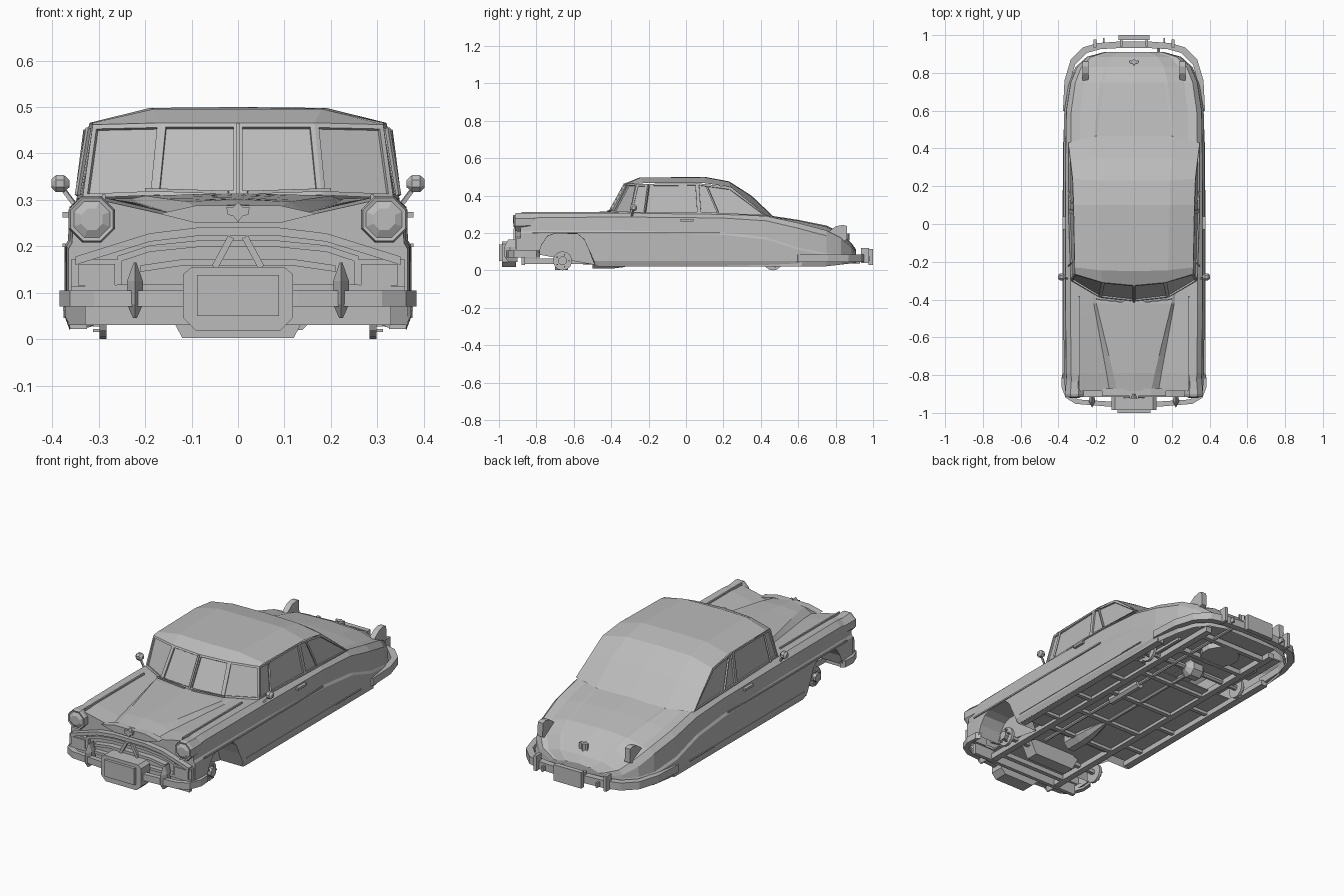
import bpy, bmesh, math
from mathutils import Vector

if "Cube" in bpy.data.objects:
    bpy.data.objects.remove(bpy.data.objects["Cube"])

grey = bpy.data.materials.new("light_grey")
grey.diffuse_color = (0.5, 0.5, 0.5, 1)
grey.use_nodes = True
grey.node_tree.nodes["Principled BSDF"].inputs["Base Color"].default_value = grey.diffuse_color


def mesh(name, verts, faces, mirror=False, inset=None):
    bm = bmesh.new()
    vs = [bm.verts.new(v) for v in verts]
    for f in faces:
        bm.faces.new([vs[i] for i in f])
    bmesh.ops.remove_doubles(bm, verts=bm.verts, dist=0.0004)
    bmesh.ops.recalc_face_normals(bm, faces=bm.faces)
    if inset:
        bm.normal_update()
        glass = [f for f in bm.faces if inset(f)]
        bmesh.ops.inset_individual(bm, faces=glass, thickness=0.014, depth=0)
        bmesh.ops.inset_individual(bm, faces=glass, thickness=0.001, depth=-0.008)
    me = bpy.data.meshes.new(name)
    bm.to_mesh(me)
    bm.free()
    me.materials.append(grey)
    ob = bpy.data.objects.new(name, me)
    bpy.context.collection.objects.link(ob)
    if mirror:
        ob.modifiers.new("mirror", 'MIRROR').use_clip = False
    return ob


def loft(name, rings, closed=True, caps=True, mirror=False, inset=None):
    n = len(rings[0])
    faces = [(r*n+i, r*n+(i+1) % n, (r+1)*n+(i+1) % n, (r+1)*n+i)
             for r in range(len(rings)-1) for i in range(n if closed else n-1)]
    if caps:
        faces += [tuple(range(n)), tuple(range(len(faces) and (len(rings)-1)*n, len(rings)*n))]
    return mesh(name, [p for r in rings for p in r], faces, mirror, inset)


def box(name, x, y, z, mirror=False):
    return loft(name, [[(x[i], y[j], k) for i, j in ((0, 0), (1, 0), (1, 1), (0, 1))] for k in z], mirror=mirror)


def prism(name, prof, axis, a, b, mirror=False):
    def at(p, t):
        return (t, p[0], p[1]) if axis == 'x' else (p[0], t, p[1]) if axis == 'y' else (p[0], p[1], t)
    return loft(name, [[at(p, t) for p in prof] for t in (a, b)], mirror=mirror)


def bar(name, a, b, r, mirror=False, sides=4):
    a, b = Vector(a), Vector(b)
    q = (b-a).to_track_quat('Z', 'Y')
    ring = [q @ Vector((r*math.cos(t), r*math.sin(t), 0))
            for t in [(i+.5)*2*math.pi/sides for i in range(sides)]]
    return loft(name, [[p+v for v in ring] for p in (a, b)], mirror=mirror)


def circle(cx, cz, r, n):
    return [(cx+r*math.cos((i+.5)*2*math.pi/n), cz+r*math.sin((i+.5)*2*math.pi/n)) for i in range(n)]


def wrap(name, path, t, z0, z1):
    # bar following a half outline, continued across the centre
    full = path + [(-x, y) for x, y in reversed(path)]
    rings = []
    for x, y in full:
        d = Vector((x, y*.45)).normalized()*t
        xi, yi = x-d.x, y-d.y
        rings.append([(x, y, z0), (x, y, z1), (xi, yi, z1), (xi, yi, z0)])
    return loft(name, rings)


# body shell: y, half width, crease, shoulder, fender, valley, hood centre, hood edge
KEYS = [(-.885, .365, .195, .27, .30, .262, .29, .09),
        (-.79, .37, .20, .282, .308, .272, .302, .11),
        (-.42, .374, .20, .285, .308, .293, .315, .20),
        (-.30, .374, .20, .285, .306, .303, .306, .22),
        (.20, .374, .19, .28, .302, .302, .303, .22),
        (.43, .372, .165, .265, .290, .293, .296, .20),
        (.60, .369, .11, .225, .254, .266, .270, .18),
        (.75, .345, .08, .185, .214, .234, .240, .16),
        (.83, .31, .075, .14, .174, .195, .200, .14),
        (.885, .25, .07, .10, .124, .140, .146, .11),
        (.91, .16, .065, .08, .095, .105, .110, .06)]
ARCH = [(-.79, .085), (-.77, .14), (-.74, .182), (-.70, .197), (-.58, .195),
        (-.545, .165), (-.52, .11), (-.49, .03)]
BOTTOM = [(-.885, .08)] + ARCH + [(-.47, .02), (.75, .022), (.91, .04)]


def sample(table, y):
    for a, b in zip(table, table[1:]):
        if y <= b[0]+1e-6:
            t = (y-a[0])/(b[0]-a[0])
            return [p+(q-p)*t for p, q in zip(a, b)][1:]


rings = []
for y in sorted({k[0] for k in KEYS} | {k[0] for k in BOTTOM}):
    w, zc, zs, zf, zv, zh, xh = sample(KEYS, y)
    zb = sample(BOTTOM, y)[0]
    half = [(w*.97, zb), (w, max(zb+.001, .05)), (w, max(zb+.002, zc)),
            (w*.98, max(zb+.004, zc+.012)), (w*.97, zs), (w*.90, zf), (w*.77, zf-.004),
            (xh*.75+w*.17, zv), (xh, zh-.006)]
    ring = half + [(0, zh)] + [(-x, z) for x, z in reversed(half)]
    rings.append([(x, y, z) for x, z in ring])
loft("body_shell", rings, closed=False)

# cabin: each row runs lengthwise from windscreen base to the tail
centre = [(0, -.41, .312), (0, -.325, .466), (0, -.25, .496), (0, .10, .50), (0, .23, .476), (0, .35, .400), (0, .468, .288)]
inner = [(.18, -.39, .31), (.165, -.31, .466), (.18, -.245, .496), (.19, .10, .498), (.19, .23, .473), (.20, .35, .394), (.21, .465, .286)]
edge = [(.335, -.30, .304), (.313, -.265, .462), (.314, -.23, .466), (.32, .10, .466), (.325, .24, .446), (.336, .335, .370), (.348, .43, .292)]
neg = lambda row: [(-x, y, z) for x, y, z in row]
loft("cabin_roof", [edge, inner, centre, neg(inner), neg(edge)], closed=False, caps=False,
     inset=lambda f: f.calc_center_median().y < -.28 and f.calc_center_median().z < .42)
wall = [edge[1], (.32, .06, .466), edge[4], edge[0], (.348, .07, .302), edge[6]]
for s, tag in ((1, "right"), (-1, "left")):
    ob = mesh("side_windows_" + tag, [(s*x, y, z) for x, y, z in wall],
              [(0, 1, 4, 3), (1, 2, 5, 4)][::1],
              inset=lambda f: True)
bar("quarter_window_post", (.346, -.22, .31), (.322, -.20, .455), .006, True)
bar("rear_window_post", (.346, .17, .31), (.328, .11, .45), .006, True)
bar("windscreen_divider", (0, -.412, .312), (0, -.328, .464), .006)
bar("wiper", (.02, -.418, .316), (.20, -.398, .322), .005, True)
bar("mirror_stalk", (.352, -.29, .29), (.382, -.28, .33), .006, True)
loft("wing_mirror", [[(x, -.28+a, .335+b) for a, b in circle(0, 0, r, 8)]
                     for x, r in ((.363, .008), (.375, .02), (.392, .02), (.402, .01))], mirror=True)

# side trim and handles
box("side_trim", (.372, .378), (-.82, .18), (.198, .206), True)
box("door_handle", (.362, .378), (-.03, .04), (.262, .274), True)
box("sill_trim", (.372, .377), (-.46, .5), (.062, .068), True)

# front wheel wells and hubs
loft("wheel_well", [[(x, y, z) for y, z in ARCH] for x in (.366, .24)], closed=False, caps=False, mirror=True)
mesh("wheel_well_wall", [(.24, y, z) for y, z in ARCH], [tuple(range(len(ARCH)))], True)
for y, tag in ((-.66, "front"), (.465, "rear")):
    prism(tag + "_brake_disc", circle(y, .051, .051, 14), 'x', .283, .298, True)
    prism(tag + "_hub", circle(y, .051, .024, 8), 'x', .298, .318, True)
    for i in range(5):
        a = i*math.tau/5
        cy, cz = y+.034*math.cos(a), .051+.034*math.sin(a)
        bar(tag + "_wheel_bolt", (.296, cy, cz), (.312, cy, cz), .005, True)
bar("rear_axle", (-.285, .465, .055), (.285, .465, .055), .016, sides=8)
bar("front_axle_arm", (.12, -.66, .06), (.285, -.66, .055), .014, True)
prism("front_cross_member", [(-.12, .002), (.12, .002), (.155, .07), (.11, .09), (-.11, .09), (-.155, .07)], 'y', -.70, -.63)
loft("differential", [[(x, .465+a, .052+b) for a, b in circle(0, 0, r, 8)]
                      for x, r in ((-.06, .018), (-.03, .048), (.03, .048), (.06, .018))])

# headlamps with surround
loft("headlamp", [[(x, y, z) for x, z in circle(.315, .258, r, 8)]
                  for y, r in ((-.80, .046), (-.90, .054), (-.915, .050), (-.913, .042), (-.922, .025))], mirror=True)
box("fender_ridge", (.285, .293), (-.88, -.38), (.300, .312), True)

# grille arch, bars and struts
def arch_bar(name, pts, h, y0, y1):
    full = pts + [(-x, z) for x, z in reversed(pts)]
    loft(name, [[(x, y0, z), (x, y0, z+h), (x, y1, z+h), (x, y1, z)] for x, z in full])


arch_bar("grille_upper_arch", [(.35, .16), (.27, .185), (.19, .21), (.09, .222)], .018, -.915, -.875)
arch_bar("grille_middle_arch", [(.26, .165), (.19, .188), (.09, .198)], .014, -.905, -.875)
arch_bar("grille_lower_bar", [(.21, .145), (.12, .158)], .014, -.915, -.875)
arch_bar("grille_bottom_bar", [(.36, .10), (.20, .105)], .014, -.91, -.875)
bar("grille_strut", (.05, -.915, .155), (.015, -.915, .22), .010, True)
box("parking_lamp_surround", (.25, .36), (-.905, -.87), (.105, .172), True)
box("parking_lamp", (.265, .345), (-.912, -.90), (.115, .162), True)
prism("nose_lip", [(-.17, .27), (-.09, .288), (.09, .288), (.17, .27), (.09, .25), (-.09, .25)], 'y', -.91, -.87)
badge = [(-.025, .285), (-.012, .283), (0, .295), (.012, .283), (.025, .285), (.022, .268), (.01, .265), (0, .252), (-.01, .265), (-.022, .268)]
prism("nose_ornament", badge, 'y', -.925, -.90)
prism("tail_ornament", [(x, .855+(z-.272)*.8) for x, z in badge], 'z', .16, .197)
box("front_valance", (-.33, .33), (-.88, -.86), (.03, .09))

# front bumper with overriders and plate
wrap("front_bumper", [(.382, -.80), (.385, -.86), (.362, -.92), (.31, -.952), (.13, -.967)], .028, .07, .105)
for r in (1,):
    loft("front_overrider", [[(.222-w, -.94, z), (.222, -.94-d, z), (.222+w, -.94, z), (.222+w*.6, -.90, z), (.222-w*.6, -.90, z)]
                             for z, w, d in ((.045, .004, .01), (.075, .017, .032), (.125, .017, .032), (.165, .003, .01))], mirror=True)
octo = [(-.10, .155), (.10, .155), (.118, .14), (.118, .045), (.09, .018), (-.09, .018), (-.118, .045), (-.118, .14)]
prism("front_plate_frame", octo, 'y', -.985, -.91)
box("front_plate", (-.088, .088), (-1.0, -.983), (.05, .138))

# rear bumper, plate, overriders and tail lamps
wrap("rear_bumper", [(.376, .60), (.368, .76), (.335, .87), (.27, .935), (.19, .958), (.08, .966)], .035, .045, .085)
box("rear_plate", (-.082, .082), (.975, 1.0), (.03, .115))
box("rear_plate_bracket", (.06, .075), (.94, .98), (.05, .10), True)
box("rear_overrider", (.198, .214), (.935, .978), (.04, .12), True)
box("rear_inner_overrider", (.155, .165), (.94, .985), (.05, .075), True)
prism("tail_lamp", [(.76, .205), (.80, .235), (.835, .243), (.86, .238), (.862, .165), (.83, .15)], 'x', .242, .272, True)

# floor and chassis
box("floor_pan", (-.355, .355), (-.46, .36), (.05, .056))
box("trunk_floor", (-.30, .30), (.55, .80), (.065, .072))
box("trunk_rear_floor", (-.20, .20), (.80, .89), (.065, .072))
box("rear_seat_pan", (-.34, .34), (.36, .55), (.13, .136))
box("engine_tray", (-.22, .22), (-.86, -.46), (.085, .092))
box("inner_sill", (.325, .364), (-.47, .62), (.022, .05), True)
box("chassis_rail", (.19, .225), (-.86, .84), (.034, .064), True)
for y in (-.80, -.42, -.20, .05, .30, .60, .78):
    box("cross_member", (-.20, .20), (y-.012, y+.012), (.034, .06))
for y in (-.33, -.08, .18):
    box("outrigger", (.22, .33), (y-.01, y+.01), (.034, .05), True)
bar("drive_shaft", (0, -.35, .05), (0, .43, .052), .014, sides=8)
bar("exhaust_pipe", (.13, -.55, .04), (.13, .93, .045), .009, sides=6)
bar("silencer", (.13, -.02, .042), (.13, .20, .042), .024, sides=8)
loft("gearbox", [[(a, y, .055+b) for a, b in circle(0, 0, r, 8)]
                 for y, r in ((-.50, .05), (-.40, .05), (-.34, .042), (-.24, .018))])
bar("leaf_spring", (.25, .26, .06), (.25, .66, .06), .012, True)
prism("spare_wheel_tub", circle(0, .68, .10, 12), 'z', .035, .066)
